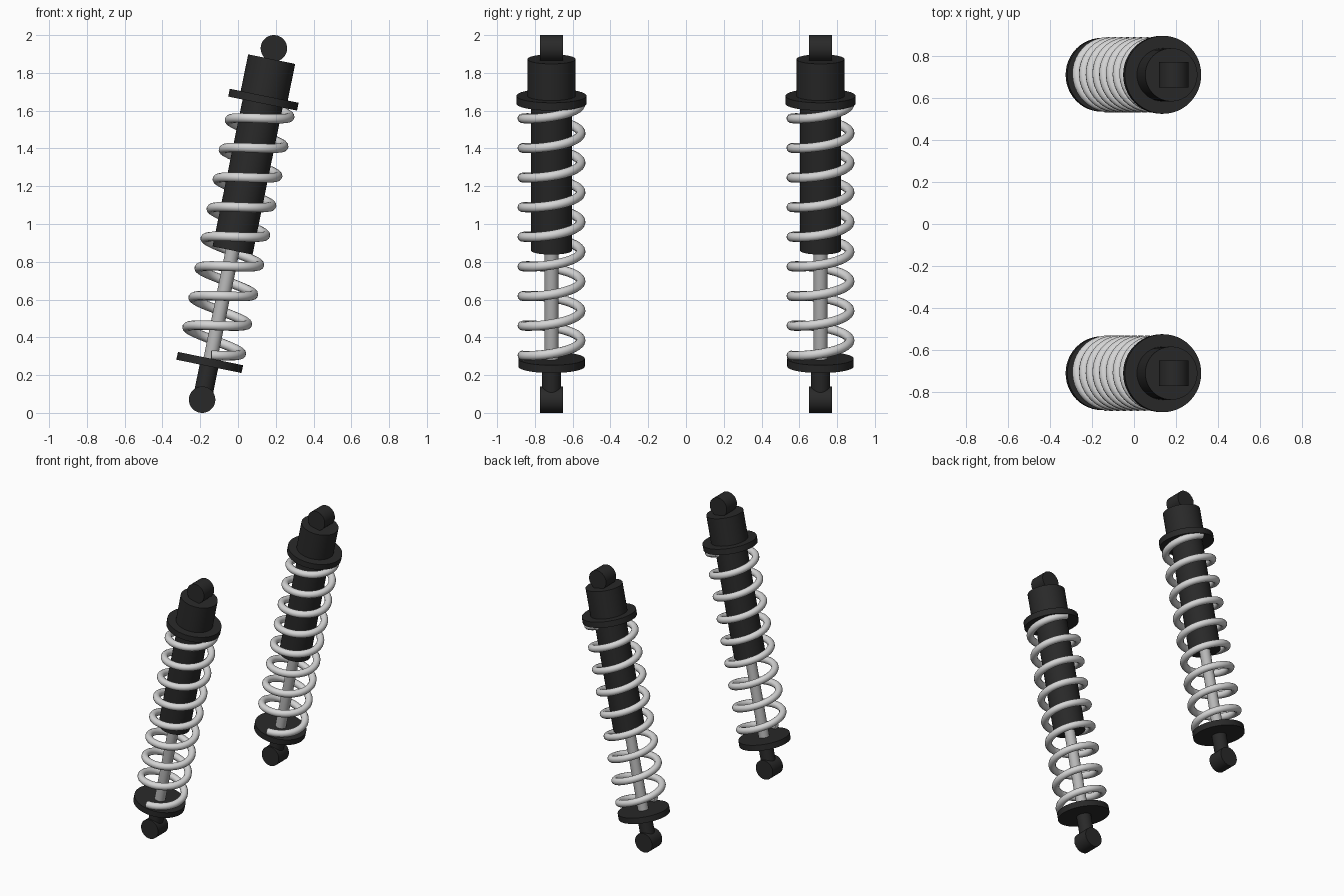
import bpy, math
from mathutils import Matrix, Vector

if "Cube" in bpy.data.objects:
    bpy.data.objects.remove(bpy.data.objects["Cube"])

def material(name, v):
    m = bpy.data.materials.new(name)
    m.diffuse_color = (v, v, v, 1)
    m.use_nodes = True
    m.node_tree.nodes["Principled BSDF"].inputs["Base Color"].default_value = m.diffuse_color
    return m

BLACK = material("black_metal", 0.022)
SPRING = material("spring_silver", 0.66)
ROD = material("rod_steel", 0.48)

Y_OFFSET = 0.712
BOTTOM, TOP = Vector((-0.19, 0, 0.07)), Vector((0.19, 0, 1.93))
LENGTH = (TOP - BOTTOM).length
TILT = math.atan2(TOP.x - BOTTOM.x, TOP.z - BOTTOM.z)

def frame(y):
    """Axis frame: z runs from the lower eye to the upper eye."""
    return Matrix.Translation(BOTTOM + Vector((0, y, 0))) @ Matrix.Rotation(TILT, 4, 'Y')

def cylinder(name, y, r, z0, z1, mat, across=False):
    bpy.ops.mesh.primitive_cylinder_add(vertices=48, radius=r, depth=z1 - z0)
    ob = bpy.context.object
    ob.name = name
    local = Matrix.Translation((0, 0, (z0 + z1) / 2))
    if across:
        local = local @ Matrix.Rotation(math.pi / 2, 4, 'X')
    ob.data.transform(frame(y) @ local)
    ob.data.materials.append(mat)
    bpy.ops.object.shade_smooth_by_angle(angle=math.radians(35))

def coil(name, y, r, wire, z0, z1, turns):
    cu = bpy.data.curves.new(name + "_path", 'CURVE')
    cu.dimensions = '3D'
    cu.bevel_depth, cu.bevel_resolution, cu.use_fill_caps = wire, 4, True
    n = int(turns * 40)
    sp = cu.splines.new('POLY')
    sp.points.add(n)
    for i, p in enumerate(sp.points):
        a = -math.pi / 2 + 2 * math.pi * turns * i / n
        p.co = (r * math.cos(a), r * math.sin(a), z0 + (z1 - z0) * i / n, 1)
    tmp = bpy.data.objects.new(name + "_path", cu)
    bpy.context.collection.objects.link(tmp)
    me = bpy.data.meshes.new_from_object(tmp.evaluated_get(bpy.context.evaluated_depsgraph_get()))
    bpy.data.objects.remove(tmp)
    me.transform(frame(y))
    me.materials.clear()
    me.materials.append(SPRING)
    ob = bpy.data.objects.new(name, me)
    bpy.context.collection.objects.link(ob)
    bpy.ops.object.select_all(action='DESELECT')
    ob.select_set(True)
    bpy.context.view_layer.objects.active = ob
    bpy.ops.object.shade_smooth_by_angle(angle=math.radians(50))

for side, y in (("front", -Y_OFFSET), ("back", Y_OFFSET)):
    # mounting eyes, lying across the damper
    cylinder(side + "_lower_eye", y, 0.07, -0.06, 0.06, BLACK, True)
    cylinder(side + "_upper_eye", y, 0.07, LENGTH - 0.06, LENGTH + 0.06, BLACK, True)
    # lower mount and spring seat
    cylinder(side + "_lower_neck", y, 0.05, 0.03, 0.19, BLACK)
    cylinder(side + "_lower_seat", y, 0.176, 0.18, 0.222, BLACK)
    # piston rod, damper body and top cap
    cylinder(side + "_piston_rod", y, 0.037, 0.2, 0.85, ROD)
    cylinder(side + "_damper_body", y, 0.108, 0.806, 1.62, BLACK)
    cylinder(side + "_upper_seat", y, 0.186, 1.6, 1.642, BLACK)
    cylinder(side + "_top_cap", y, 0.127, 1.62, 1.84, BLACK)
    # coil spring
    coil(side + "_spring", y, 0.155, 0.025, 0.24, 1.6, 8.5)
